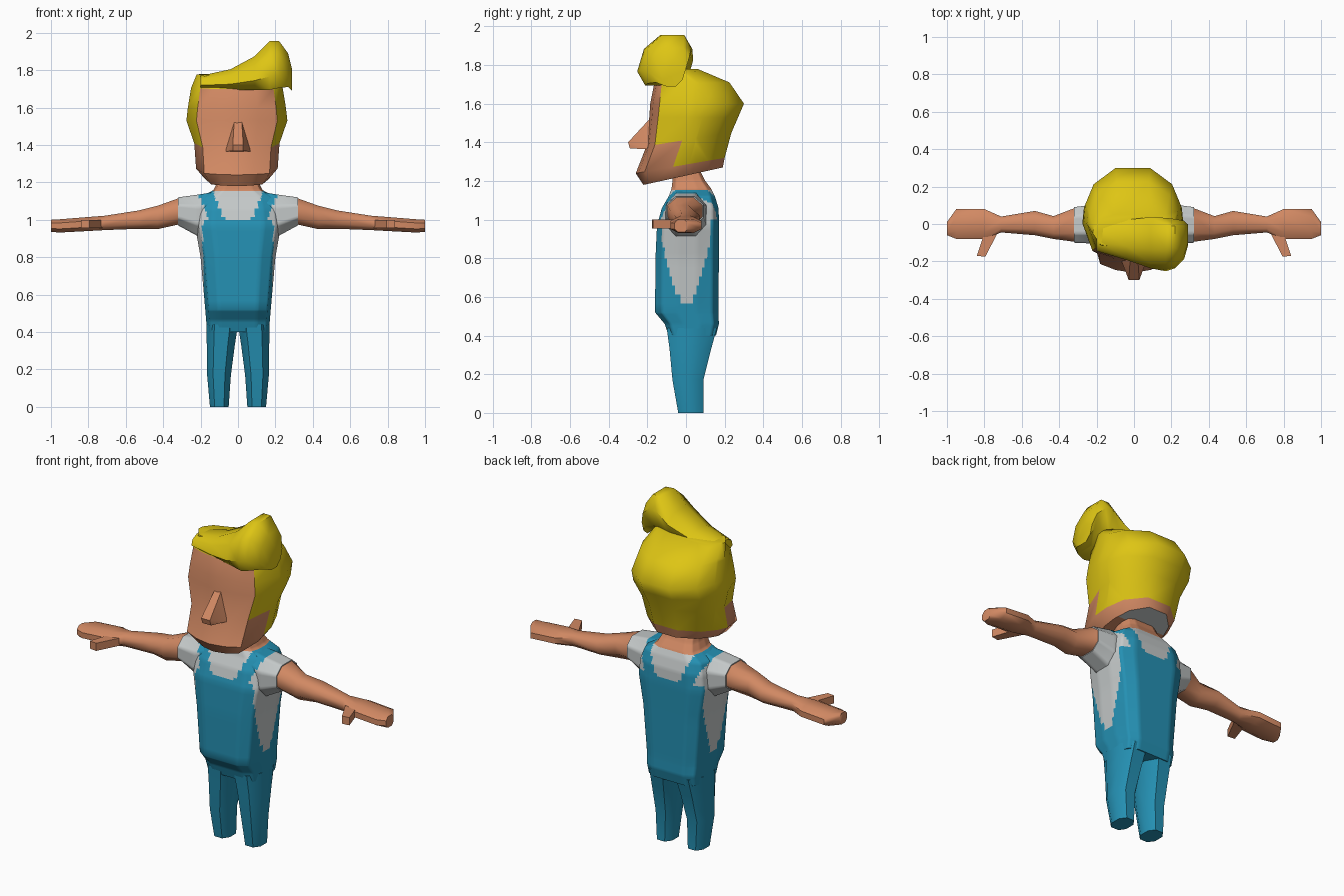
import bpy, bmesh, math
from mathutils import Vector

if "Cube" in bpy.data.objects:
    bpy.data.objects.remove(bpy.data.objects["Cube"])


def material(name, rgb):
    m = bpy.data.materials.new(name)
    m.diffuse_color = (*rgb, 1)
    m.use_nodes = True
    m.node_tree.nodes["Principled BSDF"].inputs["Base Color"].default_value = m.diffuse_color
    return m


SKIN, HAIR, BLUE, SHIRT = range(4)
MATS = [material("skin", (0.64, 0.25, 0.125)), material("hair yellow", (0.73, 0.56, 0.007)),
        material("overall blue", (0.018, 0.28, 0.45)), material("shirt grey", (0.55, 0.58, 0.58))]


def finish(name, bm, rule, angle=50):
    """Colour faces by rule(centre, normal) and make a smooth object."""
    bmesh.ops.recalc_face_normals(bm, faces=bm.faces)
    for f in bm.faces:
        f.material_index = rule(f.calc_center_median(), f.normal)
    me = bpy.data.meshes.new(name)
    bm.to_mesh(me)
    bm.free()
    for m in MATS:
        me.materials.append(m)
    ob = bpy.data.objects.new(name, me)
    bpy.context.collection.objects.link(ob)
    bpy.ops.object.select_all(action='DESELECT')
    ob.select_set(True)
    bpy.context.view_layer.objects.active = ob
    bpy.ops.object.shade_smooth_by_angle(angle=math.radians(angle))
    return ob


def loft(name, rings, rule, cuts=0, split_y=None, angle=50):
    bm = bmesh.new()
    vs = [[bm.verts.new(p) for p in r] for r in rings]
    n = len(rings[0])
    for a, b in zip(vs, vs[1:]):
        for i in range(n):
            j = (i + 1) % n
            bm.faces.new((a[i], a[j], b[j], b[i]))
    if cuts:
        bmesh.ops.subdivide_edges(bm, edges=bm.edges[:], cuts=cuts, use_grid_fill=True)
    bmesh.ops.holes_fill(bm, edges=bm.edges[:], sides=0)
    if split_y is not None:
        bmesh.ops.bisect_plane(bm, geom=bm.verts[:] + bm.edges[:] + bm.faces[:],
                               plane_co=(0, split_y, 0), plane_no=(0, 1, 0))
    return finish(name, bm, rule, angle)


def hull(name, pts, mat):
    bm = bmesh.new()
    for p in pts:
        bm.verts.new(p)
    bmesh.ops.convex_hull(bm, input=bm.verts[:])
    return finish(name, bm, lambda c, n: mat, 35)


def mirrored(half):
    return half + [(-u, v) for u, v in reversed(half) if u > 0]


OCT = [(1, .45), (.5, 1), (-.5, 1), (-1, .45), (-1, -.45), (-.5, -1), (.5, -1), (1, -.45)]


def overalls(c, n):
    """Shirt, bib and straps by position."""
    ax, y, z = abs(c.x), c.y, c.z
    if z > 1.155 and ax < 0.14:
        return SKIN
    if ax > 0.225:
        return SHIRT
    if z > 1.0:
        return BLUE if abs(ax - (0.115 + 0.4 * (z - 1))) < 0.042 else SHIRT
    if z > 0.57 and ax > 0.14:
        reach = 0.125 * min(1, math.sqrt((z - 0.57) / 0.33))
        return SHIRT if abs(y) < reach else BLUE
    return BLUE


# torso and neck: z, half width, front y, back y
section = mirrored([(0, 0), (.6, 0), (.9, .1), (1, .35), (1, .65), (.9, .9), (.6, 1), (0, 1)])
torso = [(.40, .165, -.09, .155), (.46, .17, -.11, .17), (.52, .175, -.16, .168),
         (.8, .2, -.158, .17), (.97, .23, -.15, .172), (1.06, .22, -.125, .168),
         (1.12, .2, -.09, .15), (1.16, .13, -.075, .13), (1.2, .11, -.07, .1), (1.26, .1, -.07, .07)]
loft("torso", [[(u * w, f + v * (b - f), z) for u, v in section] for z, w, f, b in torso],
     overalls, cuts=5)

# limbs, mirrored
legs = [(0, .05, .15, -.04, .09), (.17, .038, .165, -.07, .09),
        (.33, .017, .167, -.085, .13), (.44, 0, .168, -.1, .16)]
sleeve = [(.12, -.09, .09, .97, 1.15), (.21, -.105, .105, .91, 1.135), (.32, -.1, .09, .97, 1.12)]
arm = [(.318, -.095, .085, .975, 1.115), (.43, -.08, .042, .95, 1.075), (.53, -.06, .07, .952, 1.05),
       (.71, -.045, .04, .945, 1.022), (.8, -.08, .08, .94, 1.015), (.95, -.08, .08, .932, 1.003),
       (1.0, -.06, .01, .935, 1.0)]


def x_rings(table, s):
    return [[(s * x, (a + b) / 2 + p * (b - a) / 2, (c + d) / 2 + q * (d - c) / 2) for p, q in OCT]
            for x, a, b, c, d in table]


for side, s in (("left", 1), ("right", -1)):
    loft(side + "_leg", [[(s * ((a + b) / 2 + p * (b - a) / 2), (f + k) / 2 + q * (k - f) / 2, z)
                          for p, q in OCT] for z, a, b, f, k in legs], lambda c, n: BLUE)
    loft(side + "_sleeve", x_rings(sleeve, s), overalls, cuts=5)
    loft(side + "_arm", x_rings(arm, s), lambda c, n: SKIN)
    hull(side + "_thumb", [(s * x, y, z) for x, y in ((.72, -.03), (.8, -.05), (.795, -.175), (.84, -.17))
                           for z in (.955, 1.0)], SKIN)


# head: front z, back z, half width, front y, back y
def head_colour(c, n):
    if n.z < -0.7 and c.y > 0.05 and c.z < 1.3:
        return SHIRT
    hair = c.z > 1.7 or (c.y > -.125 and c.z > 1.42) or (c.y > 0 and c.z > 1.31)
    return HAIR if hair else SKIN


skull = mirrored([(0, 0), (.42, .03), (.8, .1), (1, .42), (.97, .6), (.8, .82), (.35, 1)])
head = [(1.18, 1.27, .17, -.22, .19), (1.24, 1.32, .218, -.26, .2), (1.38, 1.45, .228, -.205, .235),
        (1.53, 1.53, .27, -.19, .27), (1.6, 1.6, .262, -.185, .3), (1.7, 1.71, .245, -.165, .225),
        (1.775, 1.78, .215, -.13, .06)]
loft("head", [[(u * w - .006, f + v * (b - f), zf + v * (zb - zf)) for u, v in skull]
              for zf, zb, w, f, b in head], head_colour, split_y=0.05)

# nose
hull("nose", [(s * x, y, z) for s in (1, -1) for x, y, z in
              ((.02, -.18, 1.53), (.07, -.19, 1.365), (.028, -.3, 1.4), (.028, -.29, 1.368))], SKIN)

# swept quiff: x, centre y, centre z, y radius, z radius
quiff = [(-.2, -.07, 1.735, .07, .035), (-.04, -.085, 1.75, .1, .055), (.09, -.1, 1.785, .125, .09),
         (.17, -.11, 1.825, .125, .13), (.22, -.105, 1.83, .115, .125), (.268, -.085, 1.8, .09, .09),
         (.288, -.06, 1.75, .05, .06)]
loft("quiff", [[(x, y + p * ry + .3 * q * rz, z + q * rz) for p, q in OCT]
               for x, y, z, ry, rz in quiff], lambda c, n: HAIR)
